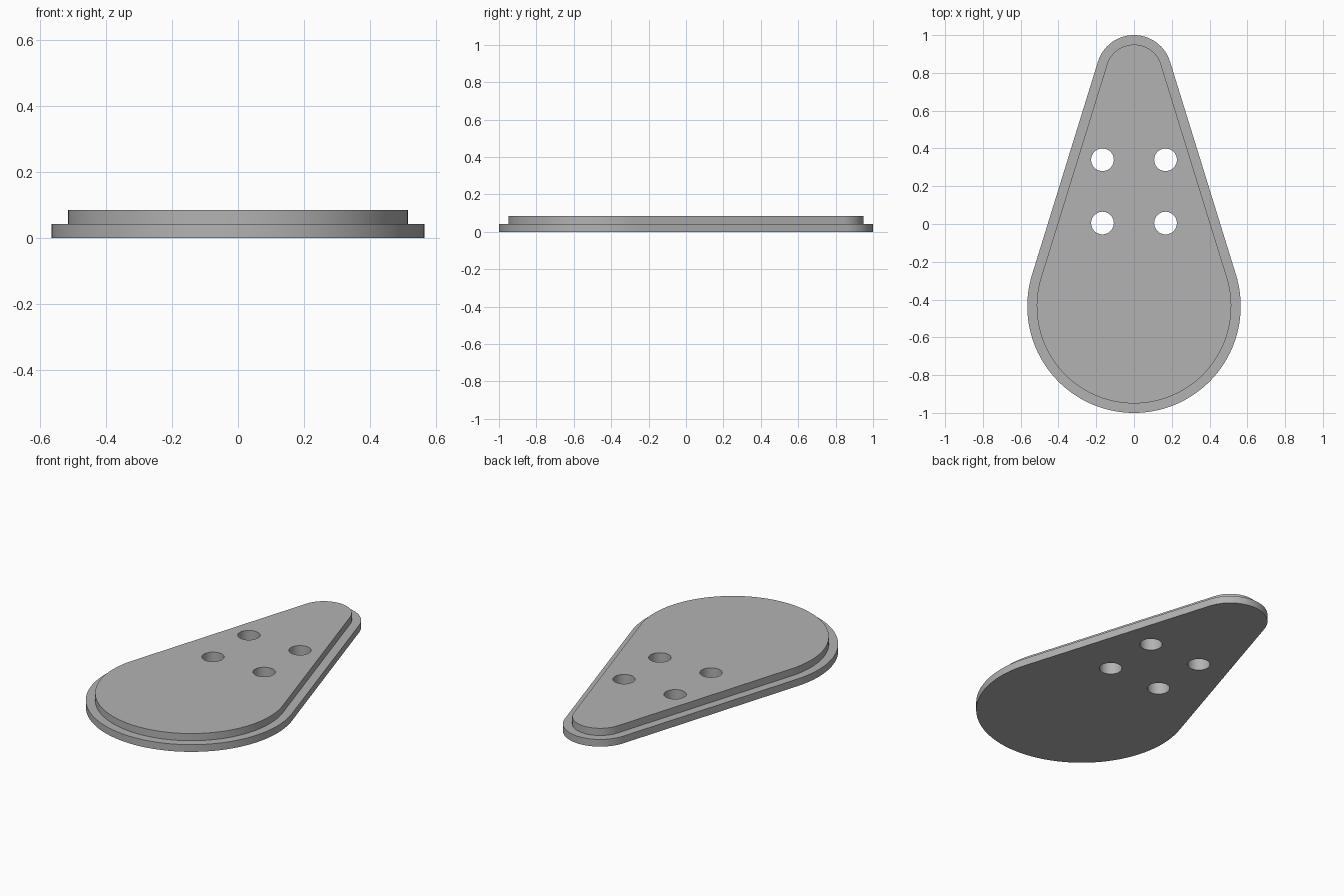
import bpy
import bmesh
import math

# Remove the default cube
cube = bpy.data.objects.get("Cube")
if cube:
    bpy.data.objects.remove(cube, do_unlink=True)

LAYER = 0.0425          # thickness of each plate
BIG_Y, BIG_R = -0.435, 0.565
TIP_Y, TIP_R = 0.8, 0.2
RIM = 0.05              # step between the two plates
HOLE_R = 0.06
HOLES = [(x, y) for x in (-0.167, 0.167) for y in (0.005, 0.34)]

# Single grey material
grey = bpy.data.materials.new("plain grey")
grey.use_nodes = True
colour = (0.45, 0.45, 0.45, 1)
grey.diffuse_color = colour
grey.node_tree.nodes["Principled BSDF"].inputs["Base Color"].default_value = colour


def arc(cx, cy, r, start, end, steps):
    """Points along an arc, both ends included."""
    angles = [start + (end - start) * i / steps for i in range(steps + 1)]
    return [(cx + r * math.cos(a), cy + r * math.sin(a)) for a in angles]


def teardrop(inset):
    """Two circles joined by their common tangents."""
    tilt = math.asin((BIG_R - TIP_R) / (TIP_Y - BIG_Y))
    tip = arc(0, TIP_Y, TIP_R - inset, tilt, math.pi - tilt, 32)
    big = arc(0, BIG_Y, BIG_R - inset, math.pi - tilt, math.tau + tilt, 80)
    return tip + big


def make_plate(name, inset, base):
    """Filled outline with round holes, raised to one layer thickness."""
    bm = bmesh.new()
    loops = [teardrop(inset)]
    loops += [arc(x, y, HOLE_R, 0, math.tau, 40)[:-1] for x, y in HOLES]
    for loop in loops:
        verts = [bm.verts.new((x, y, base)) for x, y in loop]
        for i, v in enumerate(verts):
            bm.edges.new((verts[i - 1], v))
    bmesh.ops.triangle_fill(bm, use_beauty=True, edges=bm.edges[:], normal=(0, 0, 1))
    raised = bmesh.ops.extrude_face_region(bm, geom=bm.faces[:], use_keep_orig=True)
    top = [v for v in raised["geom"] if isinstance(v, bmesh.types.BMVert)]
    bmesh.ops.translate(bm, verts=top, vec=(0, 0, LAYER))
    bmesh.ops.recalc_face_normals(bm, faces=bm.faces[:])
    mesh = bpy.data.meshes.new(name)
    bm.to_mesh(mesh)
    bm.free()
    mesh.materials.append(grey)
    obj = bpy.data.objects.new(name, mesh)
    bpy.context.collection.objects.link(obj)
    bpy.ops.object.select_all(action="DESELECT")
    obj.select_set(True)
    bpy.context.view_layer.objects.active = obj
    bpy.ops.object.shade_smooth_by_angle(angle=math.radians(30))
    return obj


# Wide lower plate and the stepped-in upper plate
make_plate("base_plate", 0, 0)
make_plate("raised_plate", RIM, LAYER)
